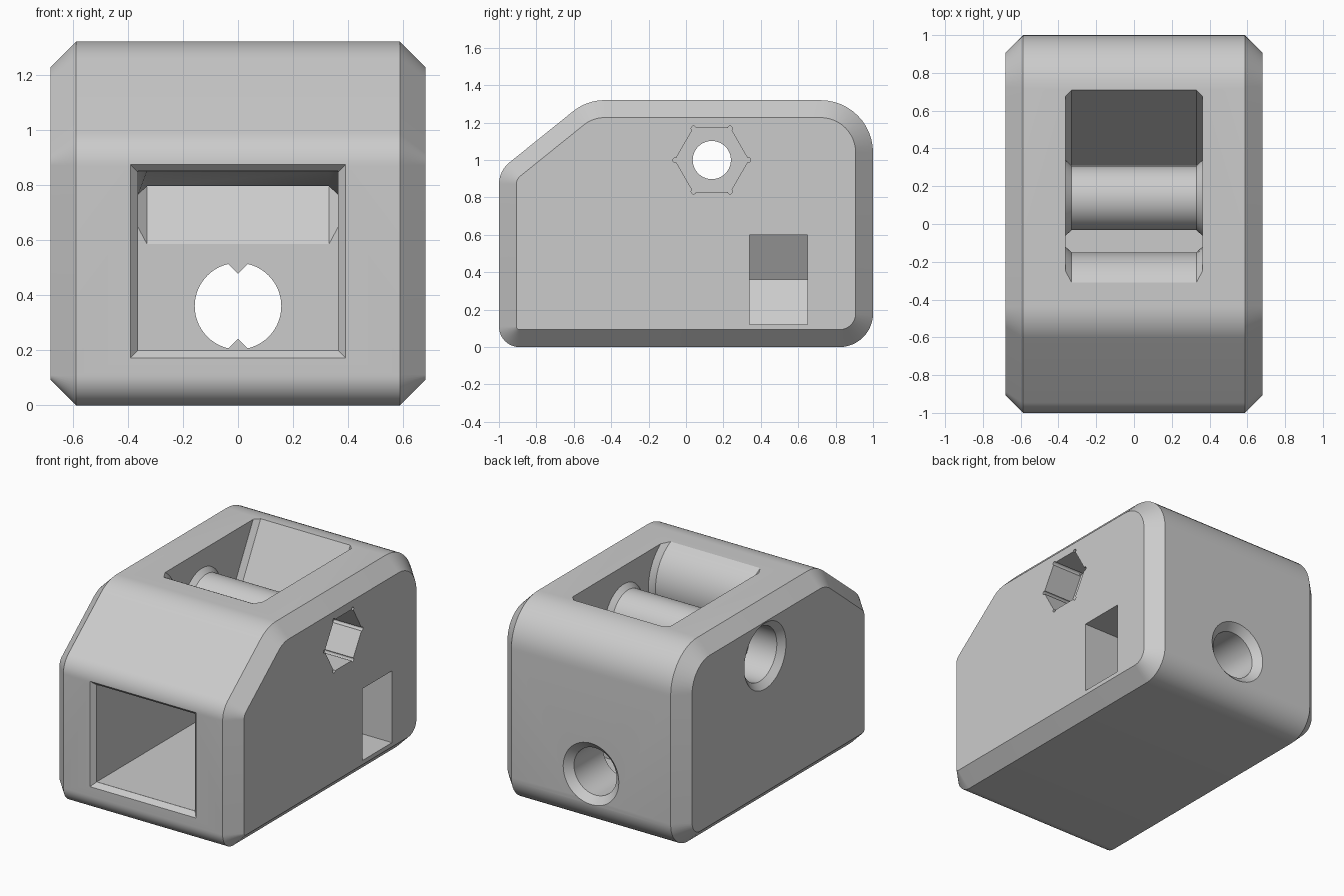
import bpy, bmesh
from math import sin, cos, asin, radians, pi, sqrt

cube = bpy.data.objects.get("Cube")
if cube:
    bpy.data.objects.remove(cube, do_unlink=True)

grey = bpy.data.materials.new("plain_grey")
grey.use_nodes = True
grey.diffuse_color = (0.6, 0.6, 0.6, 1)
grey.node_tree.nodes["Principled BSDF"].inputs["Base Color"].default_value = (0.6, 0.6, 0.6, 1)


def loft(name, rings):
    """Closed solid through rings that share one point count."""
    bm = bmesh.new()
    loops = [[bm.verts.new(p) for p in ring] for ring in rings]
    n = len(loops[0])
    for a, b in zip(loops, loops[1:]):
        for i in range(n):
            j = (i + 1) % n
            bm.faces.new((a[i], a[j], b[j], b[i]))
    bm.faces.new(loops[0][::-1])
    bm.faces.new(loops[-1])
    bmesh.ops.recalc_face_normals(bm, faces=bm.faces)
    mesh = bpy.data.meshes.new(name)
    bm.to_mesh(mesh)
    bm.free()
    mesh.materials.append(grey)
    obj = bpy.data.objects.new(name, mesh)
    bpy.context.collection.objects.link(obj)
    return obj


def combine(target, tool, operation="DIFFERENCE"):
    """Apply a boolean and discard the tool."""
    mod = target.modifiers.new("cut", "BOOLEAN")
    mod.object, mod.operation, mod.solver = tool, operation, "EXACT"
    bpy.context.view_layer.objects.active = target
    bpy.ops.object.modifier_apply(modifier=mod.name)
    bpy.data.objects.remove(tool, do_unlink=True)


def turned(name, axis, u, v, steps, sides=64):
    """Round solid along x or y; steps are (position, radius)."""
    rings = []
    for pos, r in steps:
        ring = []
        for i in range(sides):
            a = 2 * pi * i / sides
            p, q = u + r * cos(a), v + r * sin(a)
            ring.append((pos, p, q) if axis == "x" else (p, pos, q))
        rings.append(ring)
    return loft(name, rings)


# Body: rounded side profile with chamfered flanks
corners = [(-0.89, 0.11, 0.11, 180, 270), (0.82, 0.18, 0.18, 270, 360),
           (0.72, 1.04, 0.28, 0, 90), (-0.435, 1.05, 0.27, 90, 128.8),
           (-0.85, 0.87, 0.15, 128.8, 180)]


def body_ring(x, inset):
    ring = []
    for cy, cz, r, a0, a1 in corners:
        for i in range(13):
            a = radians(a0 + (a1 - a0) * i / 12)
            ring.append((x, cy + (r - inset) * cos(a), cz + (r - inset) * sin(a)))
    return ring


body = loft("body", [body_ring(-0.68, 0.093), body_ring(-0.587, 0),
                     body_ring(0.587, 0), body_ring(0.68, 0.093)])


# Passage: front tunnel, rear ramp and rounded nose under the top opening
def passage_ring(x, d):
    cy, cz, r = -0.425, 1.07, 0.275 + d
    start = asin(0.25 / r)
    nose = [(cy + r * cos(start + (-pi / 2 - start) * i / 20),
             cz + r * sin(start + (-pi / 2 - start) * i / 20)) for i in range(21)]
    shift = d * 1.1
    outline = [(-1.1, 0.2), (0.31, 0.2), (0.31, 0.585 + 2 * d),
               (0.71 - shift, 1.32), (0.71 - shift, 1.5), (nose[0][0], 1.5)]
    outline += nose + [(-0.97, 0.85), (-1.1, 0.85)]
    return [(x, y, z) for y, z in outline]


combine(body, loft("passage", [passage_ring(-0.362, 0.03), passage_ring(-0.33, 0),
                               passage_ring(0.33, 0), passage_ring(0.362, 0.03)]))


# Rounded lip around the front opening
def lip_ring(y, f):
    x, low, high = 0.362 + f, 0.2 - f, 0.845 + f
    return [(-x, y, low), (x, y, low), (x, y, high), (-x, y, high)]


lip = [lip_ring(-1.05, 0.028)]
lip += [lip_ring(-1 + 0.03 * sin(t * pi / 10), 0.028 * (1 - sin(t * pi / 10)) + 0.0005)
        for t in range(6)]
combine(body, loft("front_lip", lip))

# Cross sleeve with flared ends, bored through
PIN_Y, PIN_Z = 0.138, 1.0
combine(body, turned("cross_sleeve", "x", PIN_Y, PIN_Z,
                     [(-0.4, 0.2), (-0.362, 0.2), (-0.33, 0.17),
                      (0.33, 0.17), (0.362, 0.2), (0.4, 0.2)]), "UNION")
combine(body, turned("pin_bore", "x", PIN_Y, PIN_Z, [(-0.8, 0.102), (0.8, 0.102)]))
combine(body, turned("head_recess", "x", PIN_Y, PIN_Z,
                     [(-0.75, 0.22), (-0.68, 0.22), (-0.64, 0.18), (-0.44, 0.18)]))

# Hexagonal recess with relieved corners
combine(body, turned("hex_recess", "x", PIN_Y, PIN_Z, [(0.46, 0.197), (0.8, 0.197)], 6))
for i in range(6):
    a = i * pi / 3
    combine(body, turned("corner_relief", "x", PIN_Y + 0.195 * cos(a), PIN_Z + 0.195 * sin(a),
                         [(0.465, 0.013), (0.8, 0.013)], 12))

# Side slot ending in half a hexagon
MID, HALF = 0.36, 0.239
tip = 2 * HALF / sqrt(3)
slot = [(0.8, MID - HALF), (0.8, MID + HALF), (-tip / 2, MID + HALF),
        (-tip, MID), (-tip / 2, MID - HALF)]
combine(body, loft("side_slot", [[(x, y, z) for x, z in slot] for y in (0.34, 0.65)]))

# Rear bore with a chamfered mouth
combine(body, turned("rear_bore", "y", 0, MID,
                     [(0.25, 0.157), (0.955, 0.157), (1, 0.205), (1.1, 0.205)]))

# Two small teeth in the thin wall of the rear bore
for s in (-1, 1):
    tooth = [(-0.055, MID + s * 0.172), (0.055, MID + s * 0.172), (0, MID + s * 0.118)]
    combine(body, loft("tooth", [[(x, y, z) for x, z in tooth] for y in (0.312, 0.338)]), "UNION")

bpy.ops.object.select_all(action="DESELECT")
body.select_set(True)
bpy.context.view_layer.objects.active = body
bpy.ops.object.shade_smooth_by_angle(angle=radians(25))
